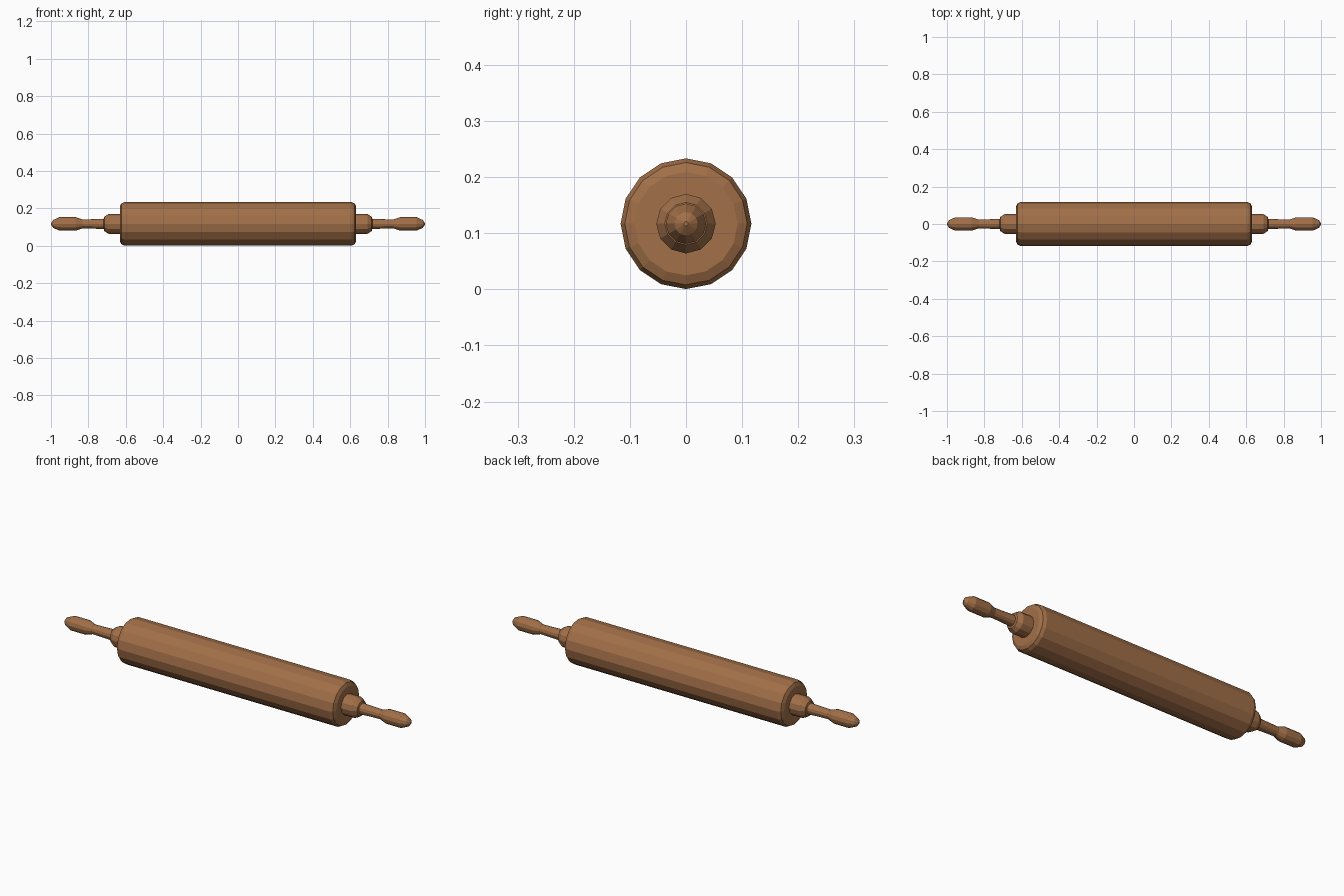
import bpy, bmesh
from math import sin, cos, tau

if "Cube" in bpy.data.objects:
    bpy.data.objects.remove(bpy.data.objects["Cube"])

CZ = 0.117  # height of the turning axis

wood = bpy.data.materials.new("wood")
wood.diffuse_color = (0.36, 0.16, 0.065, 1)
wood.use_nodes = True
wood.node_tree.nodes["Principled BSDF"].inputs["Base Color"].default_value = wood.diffuse_color


def lathe(name, profile, sides):
    """Spin (x, radius) pairs around the x axis and close both ends."""
    bm = bmesh.new()
    rings = []
    for x, r in profile:
        rings.append([bm.verts.new((x, r * sin(tau * i / sides), CZ + r * cos(tau * i / sides)))
                      for i in range(sides)])
    for a, b in zip(rings, rings[1:]):
        for i in range(sides):
            j = (i + 1) % sides
            bm.faces.new((a[i], a[j], b[j], b[i]))
    bm.faces.new(rings[0])
    bm.faces.new(rings[-1])
    bmesh.ops.recalc_face_normals(bm, faces=bm.faces)
    mesh = bpy.data.meshes.new(name)
    bm.to_mesh(mesh)
    bm.free()
    mesh.materials.append(wood)
    obj = bpy.data.objects.new(name, mesh)
    bpy.context.collection.objects.link(obj)
    return obj


# Roller with rounded ends
end = [(0.608, 0.1165), (0.624, 0.109), (0.632, 0.092)]
lathe("roller", [(-x, r) for x, r in reversed(end)] + end, 16)

# Collar and turned handle on each end
collar = [(0.62, 0.053), (0.692, 0.053), (0.715, 0.038), (0.718, 0.027)]
handle = [(0.71, 0.028), (0.78, 0.025), (0.832, 0.024), (0.868, 0.036),
          (0.955, 0.036), (0.988, 0.021), (1.0, 0.004)]
for side, s in (("left", -1), ("right", 1)):
    lathe(side + "_collar", [(s * x, r) for x, r in collar], 12)
    lathe(side + "_handle", [(s * x, r) for x, r in handle], 12)
